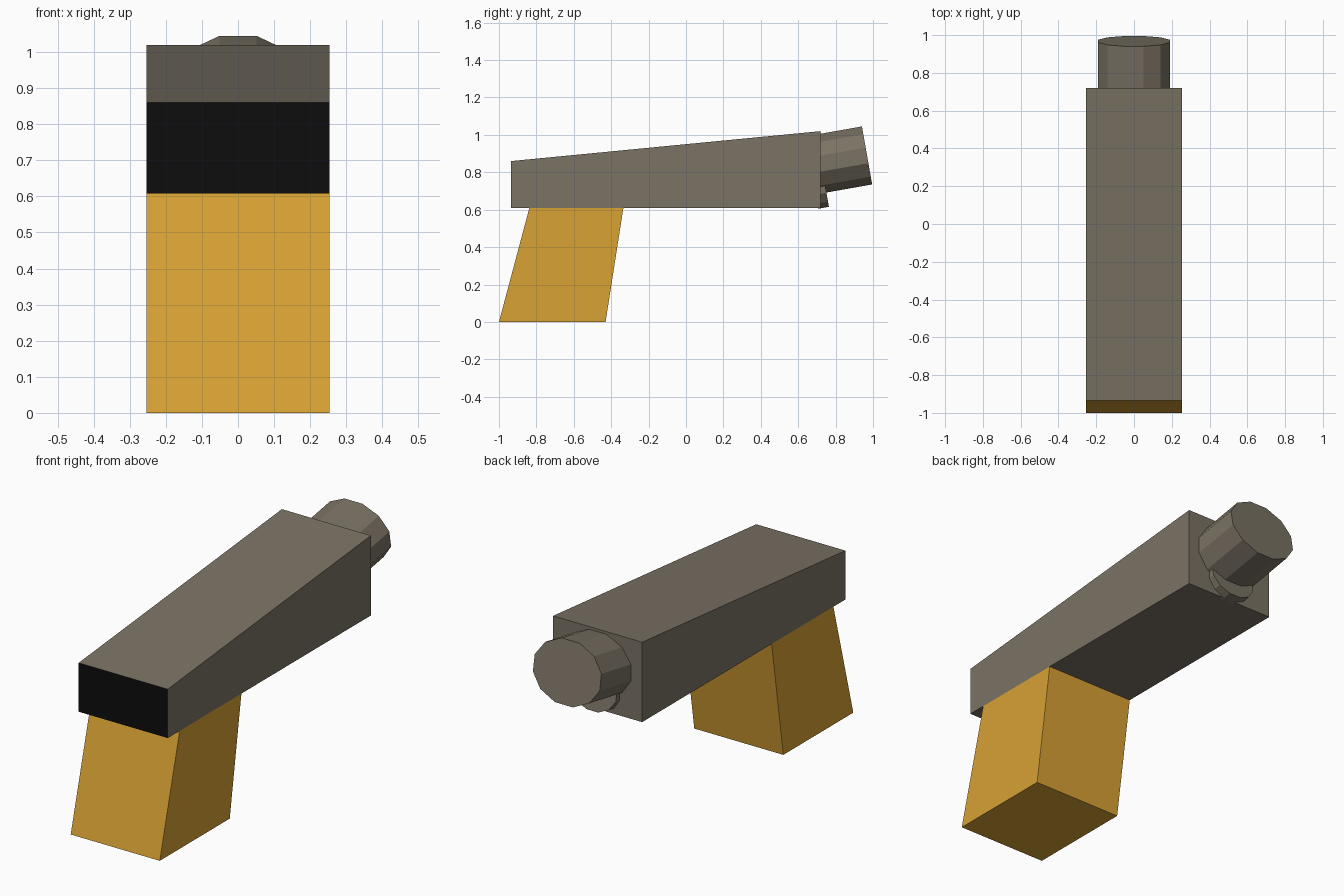
import bpy, bmesh, math
from mathutils import Matrix, Vector

if "Cube" in bpy.data.objects:
    bpy.data.objects.remove(bpy.data.objects["Cube"])


def material(name, rgb):
    m = bpy.data.materials.new(name)
    m.diffuse_color = (*rgb, 1)
    m.use_nodes = True
    m.node_tree.nodes["Principled BSDF"].inputs["Base Color"].default_value = m.diffuse_color
    return m


metal = material("warm grey", (0.195, 0.169, 0.128))
black = material("black", (0.004, 0.004, 0.004))
amber = material("amber", (0.69, 0.36, 0.034))


def finish(bm, name, mats):
    bmesh.ops.recalc_face_normals(bm, faces=bm.faces)
    me = bpy.data.meshes.new(name)
    bm.to_mesh(me)
    bm.free()
    for m in mats:
        me.materials.append(m)
    ob = bpy.data.objects.new(name, me)
    bpy.context.collection.objects.link(ob)
    return ob


def side_profile(name, pts, half_width, mats):
    """Extrude a (y, z) outline across x."""
    bm = bmesh.new()
    face = bm.faces.new([bm.verts.new((-half_width, y, z)) for y, z in pts])
    ext = bmesh.ops.extrude_face_region(bm, geom=[face])
    verts = [v for v in ext["geom"] if isinstance(v, bmesh.types.BMVert)]
    bmesh.ops.translate(bm, verts=verts, vec=(2 * half_width, 0, 0))
    return finish(bm, name, mats)


def tilted_cylinder(name, end, length, rx, rz):
    """Twelve-sided oval cylinder whose rear cap centre is at end, tilted up 10 degrees."""
    bm = bmesh.new()
    bmesh.ops.create_cone(bm, cap_ends=True, segments=12, radius1=1, radius2=1, depth=length)
    bmesh.ops.rotate(bm, verts=bm.verts, matrix=Matrix.Rotation(math.radians(15), 3, 'Z'))
    # flat facet on top: only turn if a corner points up
    if any(abs(v.co.x) < 0.01 for v in bm.verts):
        bmesh.ops.rotate(bm, verts=bm.verts, matrix=Matrix.Rotation(math.radians(15), 3, 'Z'))
    bmesh.ops.scale(bm, verts=bm.verts, vec=(rx, rz, 1))
    bmesh.ops.translate(bm, verts=bm.verts, vec=(0, 0, -length / 2))
    bmesh.ops.rotate(bm, verts=bm.verts, matrix=Matrix.Rotation(math.radians(-80), 3, 'X'))
    bmesh.ops.translate(bm, verts=bm.verts, vec=Vector(end))
    return finish(bm, name, [metal])


# wedge-shaped body with a black front face
body = side_profile("body", [(-0.935, 0.608), (0.72, 0.608), (0.72, 1.02), (-0.935, 0.86)],
                    0.254, [metal, black])
for p in body.data.polygons:
    if p.normal.y < -0.9:
        p.material_index = 1

# slanted grip
side_profile("grip", [(-1.0, 0), (-0.43, 0), (-0.335, 0.608), (-0.838, 0.608)], 0.254, [amber])

# rear barrel and the small knob under it
tilted_cylinder("barrel", (0, 0.968, 0.89), 0.30, 0.197, 0.163)
tilted_cylinder("knob", (0, 0.746, 0.718), 0.06, 0.13, 0.108)
